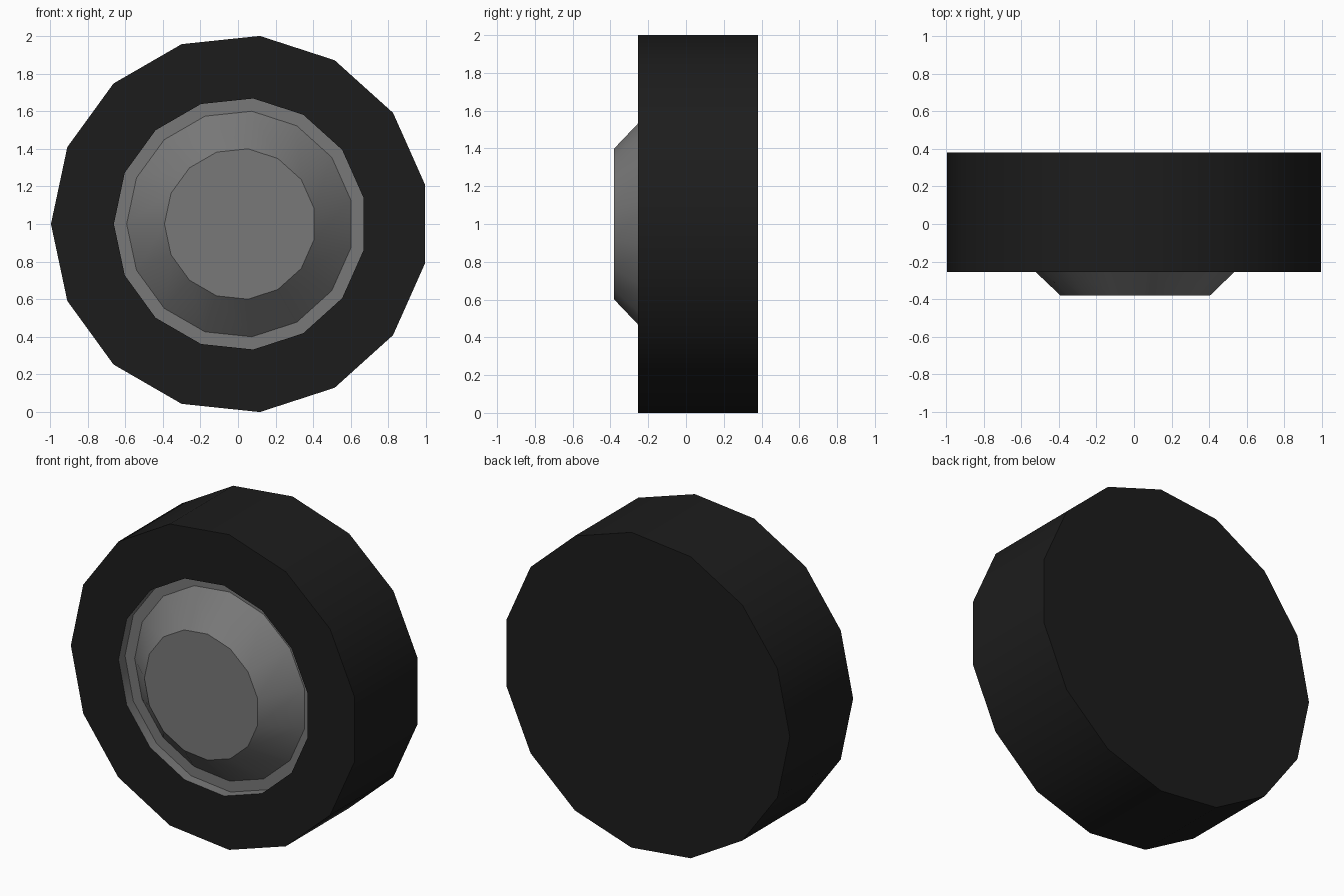
import bpy, bmesh
from math import cos, sin, pi, radians

if "Cube" in bpy.data.objects:
    bpy.data.objects.remove(bpy.data.objects["Cube"])

SIDES = 15
CX, CZ = 0.011, 1.0   # wheel axis


def material(name, value):
    m = bpy.data.materials.new(name)
    m.diffuse_color = (value, value, value, 1)
    m.use_nodes = True
    m.node_tree.nodes["Principled BSDF"].inputs["Base Color"].default_value = m.diffuse_color
    return m


def lathe(name, profile, mat, cap_first=False, cap_last=False):
    """Spin (radius, y) points around the wheel axis."""
    bm = bmesh.new()
    rings = []
    for r, y in profile:
        rings.append([bm.verts.new((CX + r * cos(pi + 2 * pi * i / SIDES), y,
                                    CZ + r * sin(pi + 2 * pi * i / SIDES)))
                      for i in range(SIDES)])
    for a, b in zip(rings, rings[1:]):
        for i in range(SIDES):
            j = (i + 1) % SIDES
            bm.faces.new((a[i], a[j], b[j], b[i]))
    if cap_first:
        bm.faces.new(rings[0][::-1])
    if cap_last:
        bm.faces.new(rings[-1])
    # profiles run from the front centre outwards and back, so faces point out
    bmesh.ops.reverse_faces(bm, faces=bm.faces[:])
    me = bpy.data.meshes.new(name)
    bm.to_mesh(me)
    bm.free()
    ob = bpy.data.objects.new(name, me)
    bpy.context.collection.objects.link(ob)
    me.materials.append(mat)
    bpy.ops.object.select_all(action='DESELECT')
    ob.select_set(True)
    bpy.context.view_layer.objects.active = ob
    bpy.ops.object.shade_smooth_by_angle(angle=radians(30))
    return ob


rubber = material("rubber", 0.012)
metal = material("metal", 0.19)

# Tyre: front ring, tread and closed back
lathe("tyre", [(0.671, -0.255), (1.0055, -0.255), (1.0055, 0.38)], rubber,
      cap_last=True)

# Hub: raised cap, cone, recessed flat ring and rim wall
lathe("hub", [(0.402, -0.38), (0.603, -0.19), (0.671, -0.19), (0.671, -0.255)],
      metal, cap_first=True)
